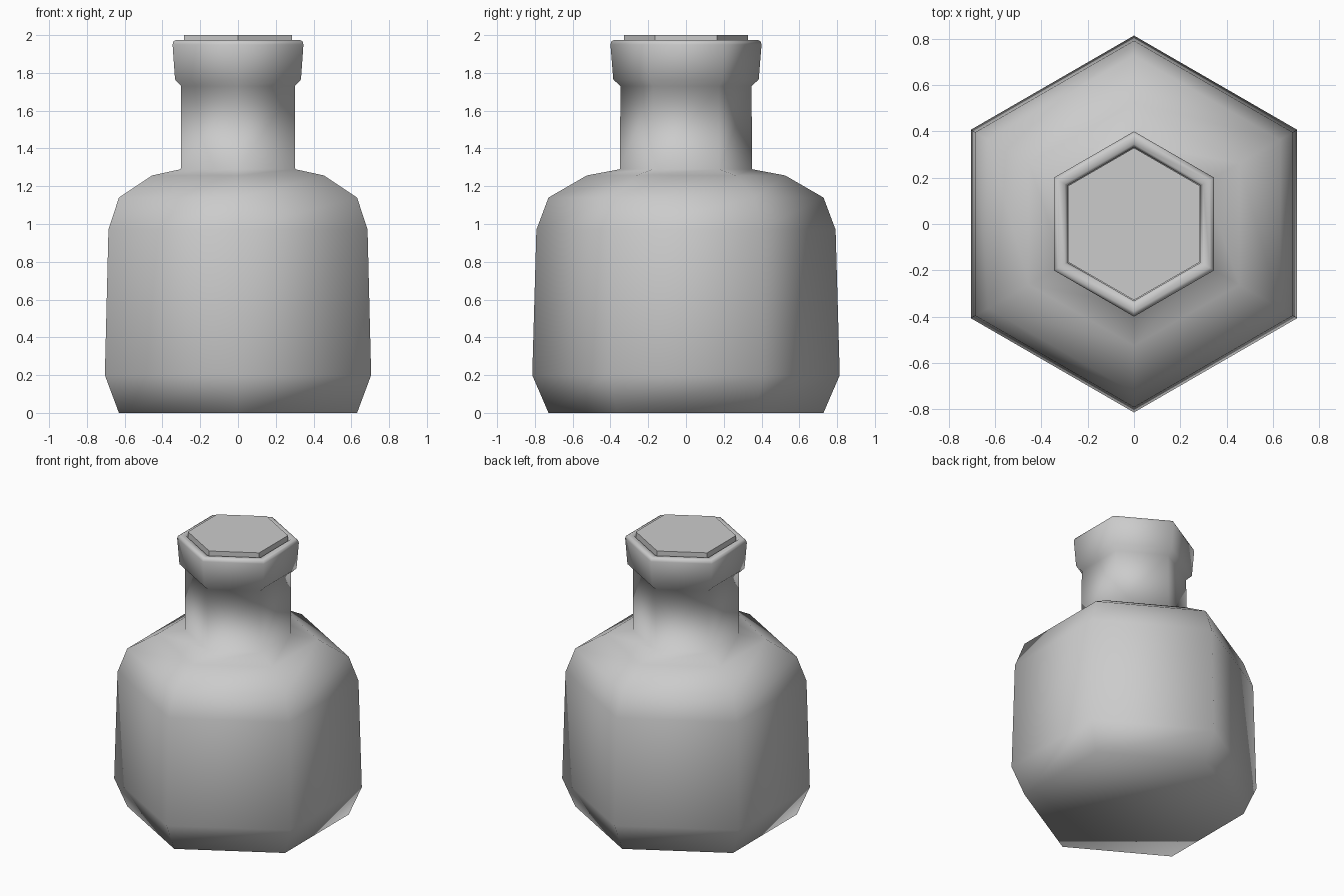
import bpy, bmesh
from math import cos, sin, pi

if "Cube" in bpy.data.objects:
    bpy.data.objects.remove(bpy.data.objects["Cube"])

SIDES = 6


def hex_lathe(name, profile, smooth):
    """Sweep a (radius, z) profile around z with six sides, corners on +/-y."""
    bm = bmesh.new()
    rings = []
    for r, z in profile:
        rings.append([bm.verts.new((r * cos(pi / 2 + 2 * pi * i / SIDES),
                                    r * sin(pi / 2 + 2 * pi * i / SIDES), z))
                      for i in range(SIDES)])
    for a, b in zip(rings, rings[1:]):
        for i in range(SIDES):
            j = (i + 1) % SIDES
            bm.faces.new((a[i], a[j], b[j], b[i]))
    bm.faces.new(rings[0][::-1])
    bm.faces.new(rings[-1])
    bmesh.ops.recalc_face_normals(bm, faces=bm.faces[:])
    for f in bm.faces:
        f.smooth = smooth
    me = bpy.data.meshes.new(name)
    bm.to_mesh(me)
    bm.free()
    obj = bpy.data.objects.new(name, me)
    bpy.context.collection.objects.link(obj)
    return obj


# Bottle: bevelled base, belly, shoulder, neck, rolled lip, inner mouth
hex_lathe("bottle", [
    (0.728, 0.0), (0.814, 0.2), (0.792, 0.97), (0.728, 1.14),
    (0.525, 1.257), (0.35, 1.29), (0.347, 1.73), (0.385, 1.765),
    (0.40, 1.95), (0.394, 1.968), (0.378, 1.975), (0.345, 1.972),
    (0.332, 1.95), (0.332, 1.85)], True)

# Stopper sitting in the mouth
hex_lathe("stopper", [(0.329, 1.84), (0.329, 2.0)], False)
